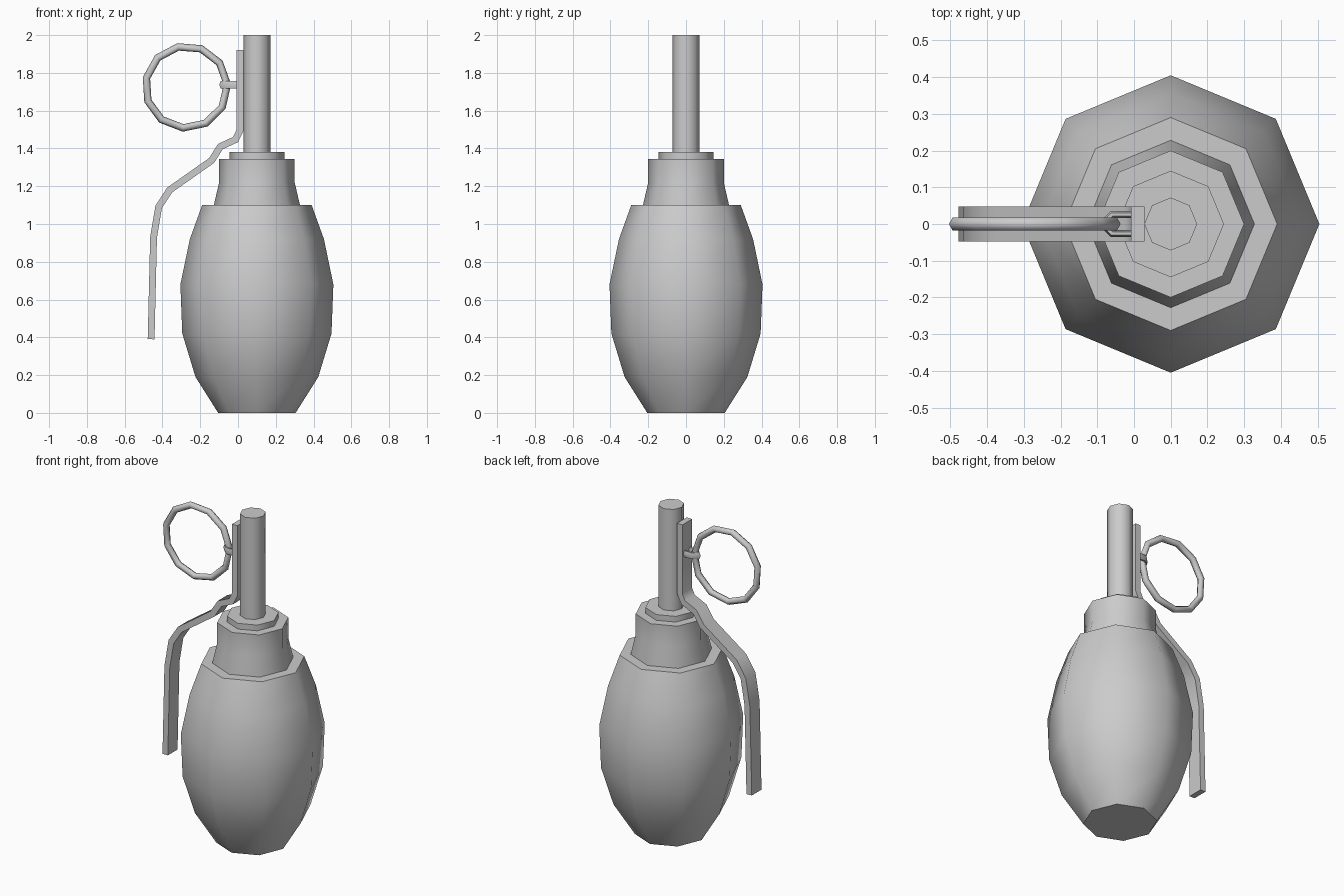
import bpy, bmesh, math
from mathutils import Vector

cube = bpy.data.objects.get("Cube")
if cube:
    bpy.data.objects.remove(cube, do_unlink=True)

AXIS_X = 0.10
GREY = (0.6, 0.6, 0.6, 1)

metal = bpy.data.materials.new("grey_metal")
metal.use_nodes = True
metal.diffuse_color = GREY
metal.node_tree.nodes["Principled BSDF"].inputs["Base Color"].default_value = GREY


def finish(name, bm, angle=50):
    bmesh.ops.recalc_face_normals(bm, faces=bm.faces)
    mesh = bpy.data.meshes.new(name)
    bm.to_mesh(mesh)
    bm.free()
    mesh.materials.append(metal)
    obj = bpy.data.objects.new(name, mesh)
    bpy.context.collection.objects.link(obj)
    bpy.ops.object.select_all(action='DESELECT')
    obj.select_set(True)
    bpy.context.view_layer.objects.active = obj
    bpy.ops.object.shade_smooth_by_angle(angle=math.radians(angle))
    return obj


def loft(name, rings, closed=False, angle=50):
    """Skin a row of equal rings, capping the ends unless the row is closed."""
    bm = bmesh.new()
    rows = [[bm.verts.new(p) for p in ring] for ring in rings]
    n = len(rows[0])
    pairs = list(zip(rows, rows[1:]))
    if closed:
        pairs.append((rows[-1], rows[0]))
    else:
        bm.faces.new(rows[0])
        bm.faces.new(rows[-1])
    for a, b in pairs:
        for i in range(n):
            j = (i + 1) % n
            bm.faces.new((a[i], a[j], b[j], b[i]))
    return finish(name, bm, angle)


def turned(name, profile, sides=8):
    """Eight-sided lathe part from (radius, height) pairs."""
    turns = [math.tau * i / sides for i in range(sides)]
    return loft(name, [[(AXIS_X + r * math.cos(t), r * math.sin(t), z)
                        for t in turns] for r, z in profile])


def mitres(points):
    """Unit normals in the path's plane, stretched at the bends."""
    pts = [Vector(p) for p in points]
    dirs = [(b - a).normalized() for a, b in zip(pts, pts[1:])]
    result = []
    for i, p in enumerate(pts):
        before, after = dirs[max(i - 1, 0)], dirs[min(i, len(dirs) - 1)]
        d = (before + after).normalized()
        result.append((p, Vector((-d.y, d.x)) / max(d.dot(after), 0.5)))
    return result


# Body, neck, collar and fuse rod
turned("body", [(0.205, 0), (0.325, 0.19), (0.395, 0.42), (0.405, 0.68),
                (0.355, 0.92), (0.29, 1.10)])
turned("neck", [(0.228, 1.09), (0.228, 1.10), (0.20, 1.22), (0.20, 1.345)])
turned("collar", [(0.145, 1.34), (0.145, 1.38)])
turned("fuse_rod", [(0.072, 1.37), (0.072, 2.0)])

# Bent safety lever
lever_path = [(0.01, 1.92), (0.01, 1.495), (-0.013, 1.447), (-0.093, 1.41),
              (-0.14, 1.336), (-0.362, 1.18), (-0.42, 1.09), (-0.447, 0.93),
              (-0.46, 0.39)]
HALF_T, HALF_W = 0.018, 0.047
loft("safety_lever", [[(p.x + n.x * s * HALF_T, w * HALF_W, p.y + n.y * s * HALF_T)
                       for s, w in ((-1, -1), (1, -1), (1, 1), (-1, 1))]
                      for p, n in mitres(lever_path)])

# Pull ring
RING_SEGMENTS, TUBE_SIDES, RING_R, TUBE_R = 11, 6, 0.217, 0.02
ring_rows = []
for i in range(RING_SEGMENTS):
    a = math.radians(3.5) + math.tau * i / RING_SEGMENTS
    row = []
    for k in range(TUBE_SIDES):
        b = math.tau * k / TUBE_SIDES
        r = RING_R + TUBE_R * math.cos(b)
        row.append((-0.273 + r * math.cos(a), TUBE_R * math.sin(b),
                    1.725 + r * math.sin(a)))
    ring_rows.append(row)
loft("pull_ring", ring_rows, closed=True, angle=65)

# Pin loop that ties the ring to the lever
loop_path = [(0.0, 0.026), (-0.06, 0.026), (-0.086, 0.0), (-0.06, -0.026), (0.0, -0.026)]
loop_rows = []
for p, n in mitres(loop_path):
    row = []
    for k in range(TUBE_SIDES):
        b = math.tau * k / TUBE_SIDES
        row.append((p.x + n.x * 0.009 * math.cos(b), p.y + n.y * 0.009 * math.cos(b),
                    1.737 + 0.022 * math.sin(b)))
    loop_rows.append(row)
loft("pin_loop", loop_rows, angle=65)
